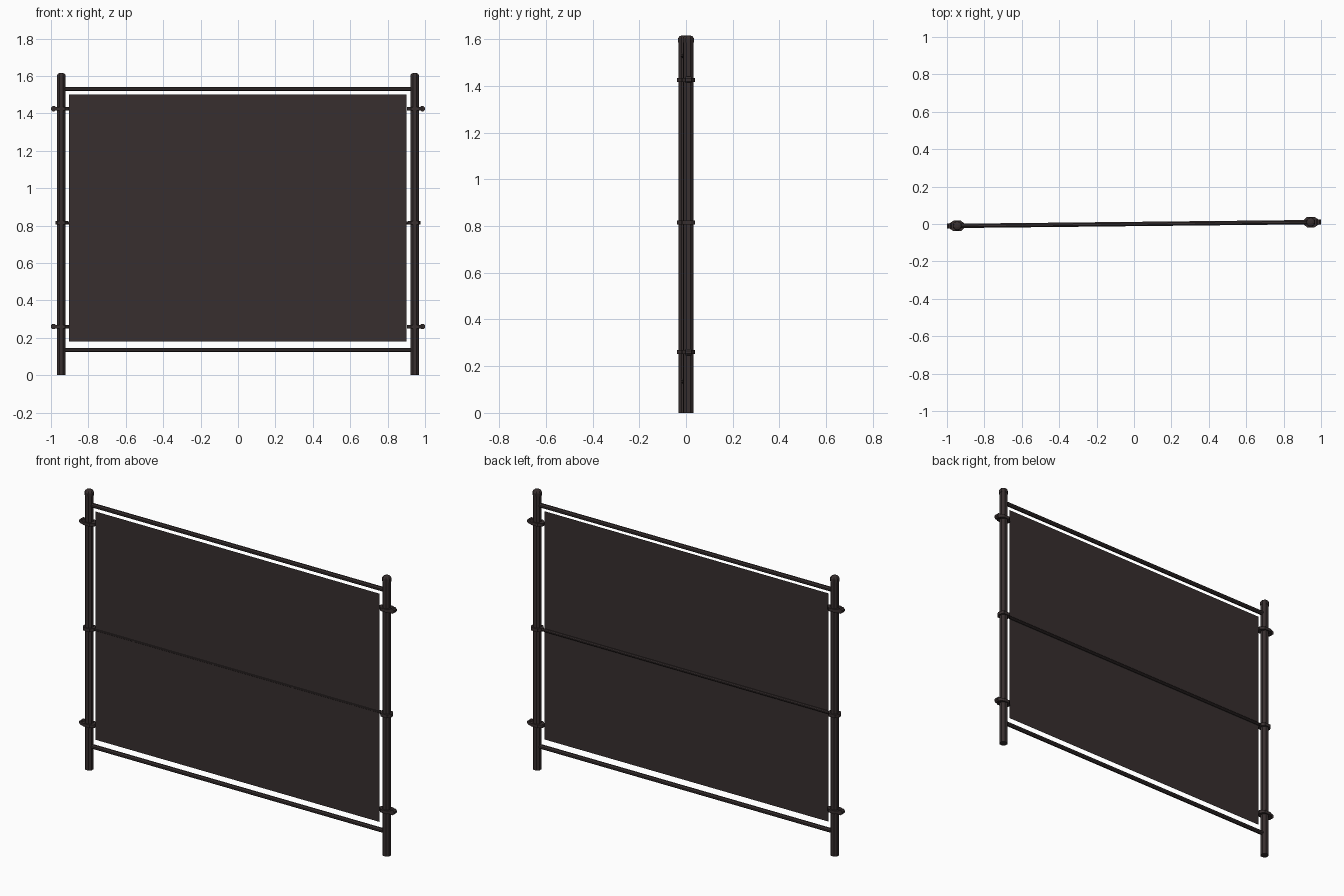
import bpy, bmesh, math
from mathutils import Vector, Matrix

if "Cube" in bpy.data.objects:
    bpy.data.objects.remove(bpy.data.objects["Cube"])

mat = bpy.data.materials.new("dark brown metal")
mat.diffuse_color = (0.038, 0.028, 0.028, 1)
mat.use_nodes = True
mat.node_tree.nodes["Principled BSDF"].inputs["Base Color"].default_value = mat.diffuse_color

ANGLE = math.atan2(0.02, 1.89)      # whole panel is slightly turned
TURN = Matrix.Rotation(ANGLE, 4, 'Z')
PX = 0.945                          # post distance from centre


def finish(name, bm, smooth=False):
    bmesh.ops.recalc_face_normals(bm, faces=bm.faces)
    bm.transform(TURN)
    me = bpy.data.meshes.new(name)
    bm.to_mesh(me)
    bm.free()
    me.materials.append(mat)
    ob = bpy.data.objects.new(name, me)
    bpy.context.collection.objects.link(ob)
    return ob


def rod(name, a, b, r, sides=8):
    a, b = Vector(a), Vector(b)
    bm = bmesh.new()
    rot = (b - a).to_track_quat('Z', 'Y').to_matrix().to_4x4()
    m = Matrix.Translation((a + b) / 2) @ rot @ Matrix.Rotation(math.pi / sides, 4, 'Z')
    bmesh.ops.create_cone(bm, cap_ends=True, segments=sides, radius1=r, radius2=r,
                          depth=(b - a).length, matrix=m)
    return finish(name, bm)


def lathe(name, x, prof, sides=8):
    # stack of rings closed at both ends
    bm = bmesh.new()
    rings = [[bm.verts.new((x + r * math.cos(2 * math.pi * (i + .5) / sides),
                            r * math.sin(2 * math.pi * (i + .5) / sides), z))
              for i in range(sides)] for r, z in prof]
    for lo, hi in zip(rings, rings[1:]):
        for i in range(sides):
            j = (i + 1) % sides
            bm.faces.new((lo[i], lo[j], hi[j], hi[i]))
    bm.faces.new(rings[0])
    bm.faces.new(rings[-1])
    return finish(name, bm)


def clamp(name, s, z, outer, inner, h=0.009):
    # pointed strap plate around the post
    half = [(outer, 0.01), (0.02, 0.028), (-0.02, 0.028), (-inner, 0.008)]
    pts = half + [(u, -v) for u, v in reversed(half)]
    bm = bmesh.new()
    f = bm.faces.new([bm.verts.new((s * (PX + u), v, z - h)) for u, v in pts])
    ext = bmesh.ops.extrude_face_region(bm, geom=[f])
    vs = [g for g in ext['geom'] if isinstance(g, bmesh.types.BMVert)]
    bmesh.ops.translate(bm, verts=vs, vec=(0, 0, 2 * h))
    return finish(name, bm)


for s, side in ((-1, "left"), (1, "right")):
    # posts with domed caps
    rod(side + "_post", (s * PX, 0, 0), (s * PX, 0, 1.59), 0.0235)
    lathe(side + "_post_cap", s * PX,
          [(0.0255, 1.585), (0.0255, 1.603), (0.019, 1.612), (0.008, 1.616)])
    # clamps with bolts
    for z, level in ((0.26, "lower"), (1.425, "upper")):
        clamp(f"{side}_{level}_clamp", s, z, 0.048, 0.042)
        rod(f"{side}_{level}_bolt", (s * (PX + 0.041), -0.013, z),
            (s * (PX + 0.041), 0.013, z), 0.015)
    clamp(side + "_middle_clamp", s, 0.815, 0.032, 0.036)

# horizontal rails
rod("top_rail", (-PX, 0, 1.53), (PX, 0, 1.53), 0.0125)
rod("bottom_rail", (-PX, 0, 0.135), (PX, 0, 0.135), 0.0125)
rod("middle_rail", (-PX, 0.003, 0.815), (PX, 0.003, 0.815), 0.0085)

# flat fence sheet
bm = bmesh.new()
bm.faces.new([bm.verts.new(p) for p in
              ((-0.903, -0.003, 0.18), (0.9, -0.003, 0.18), (0.9, -0.003, 1.5), (-0.903, -0.003, 1.5))])
bmesh.ops.solidify(bm, geom=bm.faces[:], thickness=0.002)
finish("fence_sheet", bm)
